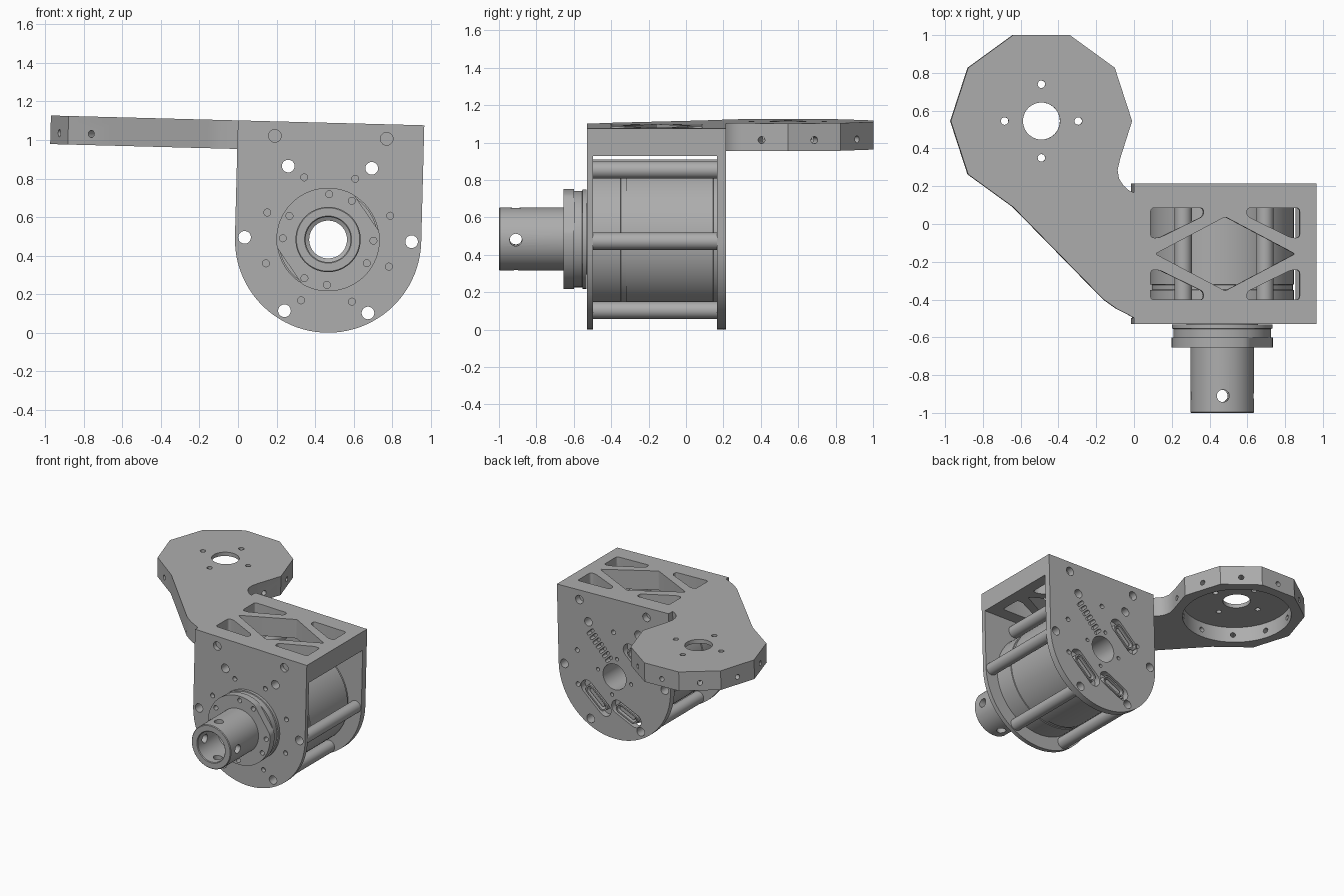
import bpy, bmesh
from math import sin, cos, pi, radians
from mathutils import Matrix, Vector

if "Cube" in bpy.data.objects:
    bpy.data.objects.remove(bpy.data.objects["Cube"])

grey = bpy.data.materials.new("machined_grey")
grey.use_nodes = True
grey.diffuse_color = (0.42, 0.42, 0.42, 1)
grey.node_tree.nodes["Principled BSDF"].inputs["Base Color"].default_value = grey.diffuse_color

# The whole unit leans slightly about the motor axis (local origin)
PLACE = Matrix.Translation((0.467, 0, 0.484)) @ Matrix.Rotation(radians(1.5), 4, 'Y')
UPRIGHT = Matrix.Rotation(pi / 2, 4, 'X')      # sketch (u, w) onto the front plane
R = 0.483                                      # plate half width
TOP, UNDER = 0.605, 0.457                      # top plate heights
FRONT, BACK = -0.497, 0.165                    # inner faces of the end plates
HEAD = Vector((-0.973, 0.545))                 # arm head centre


def polar(r, deg, c=(0, 0)):
    return Vector((c[0] + r * cos(radians(deg)), c[1] + r * sin(radians(deg))))


def circle(c, r, n=32, start=0):
    return [polar(r, start + 360 * i / n, c) for i in range(n)]


def ring(r_hole, r, angles, c=(0, 0)):
    return [circle(polar(r, a, c), r_hole, 20) for a in angles]


def rounded(pts, r):
    """Fillet the corners of a polygon."""
    out, n = [], len(pts)
    for i in range(n):
        p = Vector(pts[i])
        a = p + (Vector(pts[i - 1]) - p).normalized() * r
        b = p + (Vector(pts[(i + 1) % n]) - p).normalized() * r
        for k in range(5):
            t = k / 4
            out.append(a * (1 - t) ** 2 + p * 2 * t * (1 - t) + b * t * t)
    return out


def slot(c, length, width, deg):
    """Rounded slot outline turned to an angle."""
    rot, l = Matrix.Rotation(radians(deg), 2), (length - width) / 2
    pts = [polar(width / 2, a, (l, 0)) for a in range(-90, 91, 15)]
    pts += [polar(width / 2, a, (-l, 0)) for a in range(90, 271, 15)]
    return [rot @ p + Vector(c) for p in pts]


def finish(name, bm):
    bmesh.ops.remove_doubles(bm, verts=bm.verts, dist=1e-5)
    bmesh.ops.recalc_face_normals(bm, faces=bm.faces)
    me = bpy.data.meshes.new(name)
    bm.to_mesh(me)
    bm.free()
    me.materials.clear()
    me.materials.append(grey)
    ob = bpy.data.objects.new(name, me)
    bpy.context.collection.objects.link(ob)
    ob.matrix_world = PLACE
    return ob


def sheet(name, outlines, lo, hi, upright=True):
    """Extrude an outline with holes between two depths (y if upright, else z)."""
    cu = bpy.data.curves.new(name + "_sketch", 'CURVE')
    cu.dimensions, cu.fill_mode, cu.extrude = '2D', 'BOTH', (hi - lo) / 2
    for pts in outlines:
        sp = cu.splines.new('POLY')
        sp.points.add(len(pts) - 1)
        for q, p in zip(sp.points, pts):
            q.co = (p[0], p[1], 0, 1)
        sp.use_cyclic_u = True
    tmp = bpy.data.objects.new(name + "_sketch", cu)
    bpy.context.collection.objects.link(tmp)
    dg = bpy.context.evaluated_depsgraph_get()
    me = bpy.data.meshes.new_from_object(tmp.evaluated_get(dg))
    bm = bmesh.new()
    bm.from_mesh(me)
    bpy.data.objects.remove(tmp)
    bpy.data.curves.remove(cu)
    bpy.data.meshes.remove(me)
    mid = (lo + hi) / 2
    m = Matrix.Translation((0, mid, 0)) @ UPRIGHT if upright else Matrix.Translation((0, 0, mid))
    bm.transform(m)
    return finish(name, bm)


def lathe(name, profile, n=64):
    """Revolve a closed (radius, y) profile about the motor axis."""
    bm = bmesh.new()
    vs = [bm.verts.new((r, y, 0)) for r, y in profile]
    es = [bm.edges.new((vs[i - 1], vs[i])) for i in range(len(vs))]
    bmesh.ops.spin(bm, geom=vs + es, cent=(0, 0, 0), axis=(0, 1, 0), angle=2 * pi, steps=n)
    return finish(name, bm)


def drill(ob, r, length, matrices):
    """Cut round holes, each along the z axis of its matrix."""
    bm = bmesh.new()
    for m in matrices:
        bmesh.ops.create_cone(bm, cap_ends=True, segments=20, radius1=r, radius2=r, depth=length, matrix=m)
    cutter = finish("drill_cutter", bm)
    cutter.hide_render = True
    mod = ob.modifiers.new("holes", 'BOOLEAN')
    mod.operation, mod.solver, mod.object = 'DIFFERENCE', 'EXACT', cutter
    bpy.context.view_layer.update()
    me = bpy.data.meshes.new_from_object(ob.evaluated_get(bpy.context.evaluated_depsgraph_get()))
    ob.modifiers.clear()
    ob.data = me
    bpy.data.objects.remove(cutter)


# End plates: arched bottom, square top
arch = [polar(R, a) for a in range(180, 361, 4)] + [(R, TOP), (-R, TOP)]
rods = range(0, 360, 60)
shared = ring(0.033, 0.433, rods) + [circle((s * 0.29, 0.53), 0.033, 20) for s in (-1, 1)]
screws = [22.5 + 45 * i for i in range(8)]
sheet("front_plate", [arch, circle((0, 0), 0.2, 48)] + shared + ring(0.018, 0.345, screws), -0.53, FRONT)

# Back plate with sockets and a row of pin slots
sockets = [((-0.2, 0.17), 0.29, 44), ((0.165, -0.205), 0.31, 43), ((-0.095, -0.265), 0.27, 26)]
cut = [slot(c, l, 0.105, a) for c, l, a in sockets]
start, end = Vector((0.2, 0.3)), Vector((0.045, 0.125))
pins = [slot(start.lerp(end, i / 6), 0.075, 0.024, -42) for i in range(7)]
sheet("back_plate", [arch, circle((0, 0), 0.1, 40)] + shared + cut + pins
      + ring(0.014, 0.145, (10, 100, 190, 280)) + ring(0.018, 0.345, (22.5, 90, 157.5, 337.5)), BACK, 0.215)
for i, (c, l, a) in enumerate(sockets):
    sheet(f"socket_shell_{i + 1}", [slot(c, l * 0.72, 0.075, a), slot(c, l * 0.64, 0.052, a)], BACK, 0.212)
    sheet(f"socket_core_{i + 1}", [slot(c, l * 0.52, 0.028, a)], BACK, 0.2)

# Top plate and arm share one outline
outline = [(R, FRONT), (R, BACK), (-R, BACK), (-0.51, 0.178), (-0.54, 0.205), (-0.562, 0.24),
           (-0.57, 0.285), (-0.555, 0.35)]
outline += [polar(0.48, a, HEAD) for a in range(0, 217, 36)]
outline += [(-1.123, 0.09), (-0.643, -0.40), (-0.573, -0.45), (-0.513, -0.48), (-R, FRONT)]

# Lightening pockets: a diamond and four corner triangles
MID = -0.158
pockets = [rounded([(-0.37, MID), (0, MID + 0.196), (0.37, MID), (0, MID - 0.196)], 0.012)]
for sx in (-1, 1):
    for sy in (-1, 1):
        corner = [(0.395, 0.243), (0.115, 0.243), (0.115, 0.2), (0.35, 0.085), (0.395, 0.085)]
        pockets.append(rounded([(sx * x, MID + sy * y) for x, y in corner], 0.02))

bores = [circle(HEAD, 0.098, 40)] + ring(0.02, 0.195, range(0, 360, 90), HEAD)
sheet("arm_roof", [outline] + pockets + bores, 0.575, TOP, False)
rim = sheet("arm_rim", [outline, circle(HEAD, 0.385, 64)] + pockets, UNDER, 0.575, False)
drill(rim, 0.019, 0.16, [
    Matrix.Translation((*polar(0.43, a, HEAD), 0.515)) @ Matrix.Rotation(radians(a), 4, 'Z')
    @ Matrix.Rotation(pi / 2, 4, 'Y') for a in range(18, 360, 36)])

# Hollow spacer rods
for i, a in enumerate(rods):
    p = polar(0.433, a)
    sheet(f"spacer_rod_{i + 1}", [circle(p, 0.046, 28), circle(p, 0.033, 20)], FRONT, BACK)

# Motor housing with grooves
lathe("motor_housing", [(0.1, FRONT), (0.38, FRONT), (0.38, -0.35), (0.374, -0.348), (0.374, -0.322),
                        (0.38, -0.32), (0.38, 0.145), (0.37, 0.147), (0.37, BACK), (0.1, BACK)], 80)

# Output flange: stepped collar and a disc with two flats
lathe("flange_collar", [(0.1, FRONT), (0.19, FRONT), (0.19, -0.531), (0.266, -0.531), (0.266, -0.553),
                        (0.258, -0.555), (0.258, -0.6), (0.1, -0.6)])
disc = []
for p in circle((0, 0), 0.268, 96):
    for a in (36, 216):
        d = polar(1, a)
        p = p - d * max(0, p.dot(d) - 0.242)
    disc.append(p)
sheet("flange_disc", [disc, circle((0, 0), 0.1, 40)]
      + ring(0.018, 0.235, (0, 60, 90, 150, 180, 240, 270, 330)), -0.655, -0.6)

# Hollow output shaft with crossed pin holes
shaft = lathe("output_shaft", [(0.098, -0.655), (0.169, -0.655), (0.169, -0.995), (0.164, -1.0),
                               (0.122, -1.0), (0.117, -0.995), (0.117, -0.75), (0.098, -0.74)])
at = Matrix.Translation((0, -0.91, 0))
drill(shaft, 0.033, 0.5, [at])
drill(shaft, 0.033, 0.5, [at @ Matrix.Rotation(pi / 2, 4, 'Y')])

# Smooth the round walls, keep edges sharp
bpy.ops.object.select_all(action='DESELECT')
for ob in bpy.context.collection.objects:
    if ob.type == 'MESH' and grey.name in ob.data.materials:
        ob.select_set(True)
        bpy.context.view_layer.objects.active = ob
bpy.ops.object.shade_smooth_by_angle(angle=radians(25))
